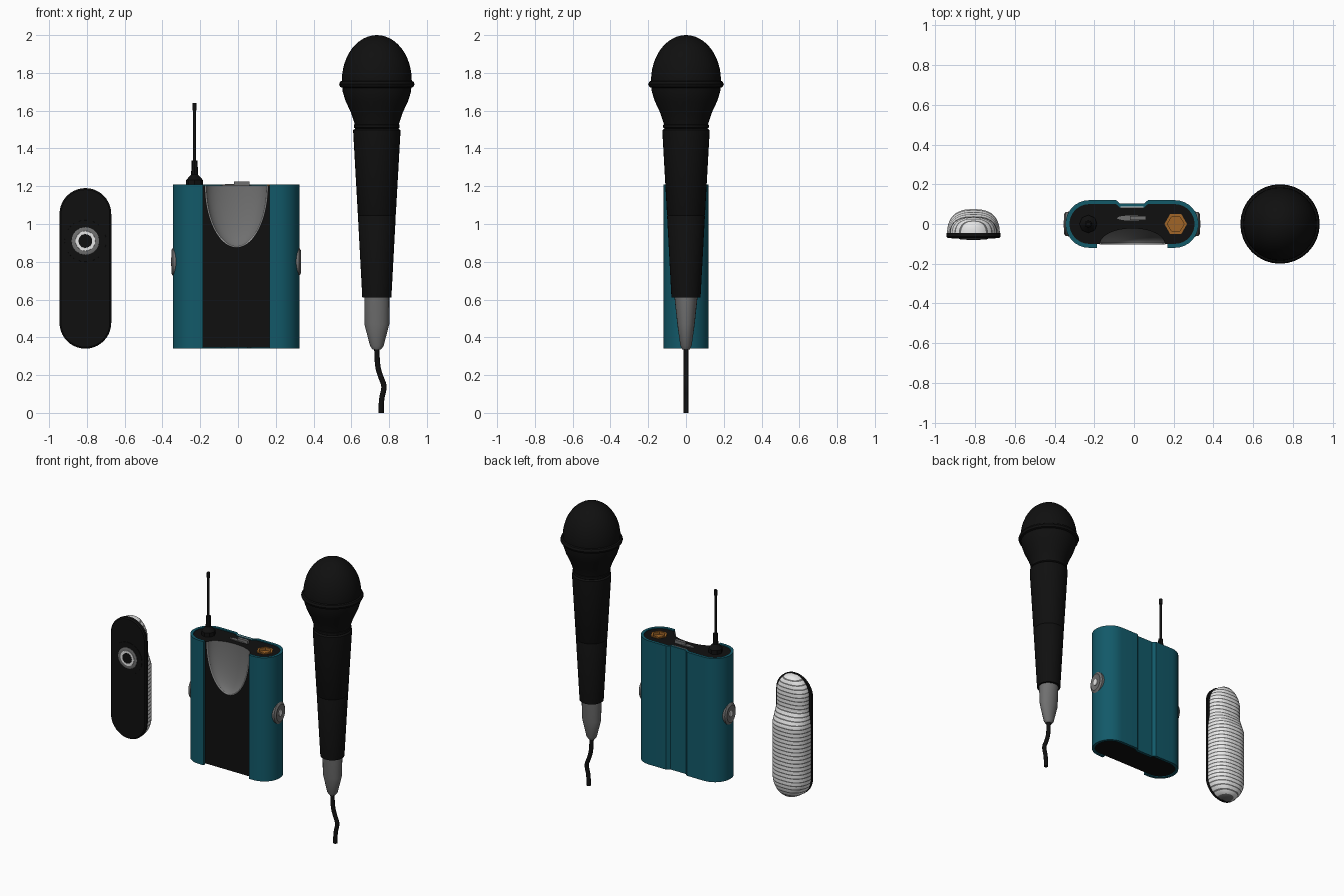
import bpy, bmesh
from math import sin, cos, pi, sqrt, radians
from mathutils import Matrix, Vector

cube = bpy.data.objects.get("Cube")
if cube:
    bpy.data.objects.remove(cube, do_unlink=True)


def material(name, rgb):
    m = bpy.data.materials.new(name)
    m.use_nodes = True
    m.diffuse_color = (*rgb, 1)
    bsdf = next(n for n in m.node_tree.nodes if n.type == 'BSDF_PRINCIPLED')
    bsdf.inputs["Base Color"].default_value = (*rgb, 1)
    return m


BLACK = material("black", (0.005, 0.005, 0.005))
TEAL = material("teal", (0.006, 0.1, 0.14))
GREY = material("grey", (0.16, 0.16, 0.16))
WHITE = material("white", (0.8, 0.8, 0.8))
GOLD = material("gold", (0.35, 0.13, 0.02))


def smooth(obj, angle=35):
    bpy.ops.object.select_all(action='DESELECT')
    obj.select_set(True)
    bpy.context.view_layer.objects.active = obj
    bpy.ops.object.shade_smooth_by_angle(angle=radians(angle))


def loft(name, rings, mats, matrix=None, smooth_angle=35):
    """Skin a stack of equal-length closed rings and cap both ends."""
    bm = bmesh.new()
    rows = [[bm.verts.new(p) for p in ring] for ring in rings]
    for a, b in zip(rows, rows[1:]):
        for i in range(len(a)):
            j = (i + 1) % len(a)
            bm.faces.new((a[i], a[j], b[j], b[i]))
    bm.faces.new(rows[0])
    bm.faces.new(rows[-1])
    if matrix:
        bm.transform(matrix)
    bmesh.ops.recalc_face_normals(bm, faces=bm.faces)
    mesh = bpy.data.meshes.new(name)
    bm.to_mesh(mesh)
    bm.free()
    for m in mats if isinstance(mats, list) else [mats]:
        mesh.materials.append(m)
    obj = bpy.data.objects.new(name, mesh)
    bpy.context.collection.objects.link(obj)
    smooth(obj, smooth_angle)
    return obj


def lathe(name, profile, mat, loc=(0, 0, 0), axis=(0, 0, 1), segs=32, scale=(1, 1, 1)):
    """Turn (radius, height) pairs around an axis."""
    rings = [[(r * cos(2 * pi * i / segs), r * sin(2 * pi * i / segs), h)
              for i in range(segs)] for r, h in profile]
    turn = Vector((0, 0, 1)).rotation_difference(Vector(axis)).to_matrix().to_4x4()
    return loft(name, rings, mat, Matrix.Translation(loc) @ Matrix.Diagonal((*scale, 1)) @ turn)


def prism(name, outline, low, high, mat):
    return loft(name, [[(x, y, z) for x, y in outline] for z in (low, high)], mat)


def box(name, x, y, z, mat):
    return prism(name, [(x[0], y[0]), (x[1], y[0]), (x[1], y[1]), (x[0], y[1])], *z, mat)


def wire(name, points, radius, mat):
    cu = bpy.data.curves.new(name, 'CURVE')
    cu.dimensions = '3D'
    cu.bevel_depth, cu.bevel_resolution, cu.use_fill_caps = radius, 3, True
    sp = cu.splines.new('NURBS')
    sp.points.add(len(points) - 1)
    for p, co in zip(sp.points, points):
        p.co = (*co, 1)
    sp.use_endpoint_u, sp.order_u = True, 3
    cu.materials.append(mat)
    obj = bpy.data.objects.new(name, cu)
    bpy.context.collection.objects.link(obj)


# ---- Handheld microphone ----
MX = 0.735
dome = [(max(0.185 * sin(a * pi / 24), 0.002), 1.76 + 0.24 * cos(a * pi / 24)) for a in range(13)]
lathe("microphone_grille", dome + [(0.181, 1.70), (0.165, 1.65), (0.137, 1.59),
                                   (0.12, 1.54), (0.114, 1.515)], BLACK, (MX, 0, 0))
lathe("microphone_band", [(0.18, 1.72), (0.194, 1.726), (0.2, 1.74), (0.194, 1.754), (0.18, 1.76)],
      BLACK, (MX, 0, 0))
lathe("microphone_handle", [(0.112, 1.53), (0.121, 1.525), (0.121, 1.51), (0.114, 1.505),
                            (0.125, 1.497), (0.125, 1.485), (0.1005, 1.05), (0.098, 1.045),
                            (0.1, 1.04), (0.077, 0.61)], BLACK, (MX, 0, 0))
plug = [(0.066, 0.062, 0.62), (0.066, 0.046, 0.47), (0.036, 0.03, 0.355), (0.022, 0.02, 0.335)]
loft("cable_plug", [[(MX + rx * cos(i * pi / 12), ry * sin(i * pi / 12), z) for i in range(24)]
                    for rx, ry, z in plug], GREY)
wire("microphone_cable", [(MX, 0, 0.36), (MX, 0, 0.26), (0.755, 0, 0.19), (0.778, 0, 0.14),
                          (0.757, 0, 0.07), (0.758, 0, 0)], 0.014, BLACK)

# ---- Belt pack ----
BOTTOM, TOP = 0.34, 1.21


def pack_path(r):
    """Open outline from one front lip around the back to the other."""
    arc = [radians(a) for a in range(0, 181, 12)]
    left = [(-0.225 - r * sin(a), -r * cos(a)) for a in arc]
    right = [(0.205 + r * sin(a), r * cos(a)) for a in arc]
    groove = [(-0.09, r), (-0.07, r - 0.018), (0.05, r - 0.018), (0.07, r)]
    return [(-0.185, -r)] + left + groove + right + [(0.168, -r)]


prism("pack_shell", pack_path(0.12) + pack_path(0.1)[::-1], BOTTOM, TOP, TEAL)
slots = [BLACK, GREY, GOLD]
body = prism("pack_body", pack_path(0.1), BOTTOM + 0.006, TOP - 0.006, slots)

# Finger scoop and jack socket cut into the body
half = [(max(sin(a * pi / 32), 0.002), cos(a * pi / 32)) for a in range(33)]
scoop = lathe("scoop_cutter", half, slots, (-0.008, -0.1, TOP - 0.006), scale=(0.163, 0.078, 0.325), segs=48)
hole = lathe("jack_cutter", [(0.042, -0.09), (0.042, 0.05)], slots, (0.21, 0, TOP))
for cutter, index in ((scoop, 1), (hole, 2)):
    for f in cutter.data.polygons:
        f.material_index = index
    mod = body.modifiers.new("cut", 'BOOLEAN')
    mod.operation, mod.solver, mod.object = 'DIFFERENCE', 'EXACT', cutter
    bpy.context.view_layer.objects.active = body
    bpy.ops.object.modifier_apply(modifier=mod.name)
    bpy.data.objects.remove(cutter, do_unlink=True)
smooth(body)
wire("scoop_rim", [(-0.008 + 0.163 * cos(a * pi / 24), -0.1, TOP - 0.006 - 0.325 * sin(a * pi / 24))
                   for a in range(25)], 0.004, WHITE)

# Jack, switch and slot on the top
lathe("jack_nut", [(0.042, -0.02), (0.057, -0.02), (0.057, 0), (0.042, 0), (0.042, -0.02)],
      GOLD, (0.21, 0, TOP), segs=6)
lathe("jack_floor", [(0.041, -0.088), (0.041, -0.08)], BLACK, (0.21, 0, TOP))
lathe("jack_contact", [(0.026, -0.08), (0.026, -0.06)], WHITE, (0.215, -0.008, TOP))
lathe("switch_plate", [(1, -0.01), (1, 0)], GREY, (-0.012, 0.03, TOP), scale=(0.073, 0.013, 1))
box("switch_knob", (-0.02, 0.06), (0.021, 0.041), (TOP - 0.01, TOP + 0.016), GREY)
box("slot_strip", (-0.068, 0.048), (0.083, 0.089), (TOP - 0.01, TOP + 0.001), WHITE)

# Antenna
lathe("antenna_base", [(0.045, -0.01), (0.045, 0.022), (0.018, 0.052), (0.016, 0.125), (0.009, 0.127)],
      BLACK, (-0.23, 0, TOP), segs=8)
lathe("antenna_rod", [(0.008, 0.1), (0.008, 0.39), (0.011, 0.392), (0.011, 0.43)],
      BLACK, (-0.23, 0, TOP), segs=12)

# Round buttons on both sides
for side, x in (("left", 0.32), ("right", -0.34)):
    s = 1 if x > 0 else -1
    button = dict(axis=(s, 0, 0), scale=(1, 0.8, 1))
    lathe(side + "_side_button", [(0.078, -0.02), (0.076, 0.004), (0.06, 0.013), (0.05, 0.009), (0.002, 0.009)],
          GREY, (x, 0, 0.8), **button)
    lathe(side + "_button_mark", [(0.024, 0.005), (0.022, 0.014)], WHITE, (x, 0, 0.8), **button)

# ---- Pocket receiver ----
RX, RR, LOW, HIGH = -0.808, 0.137, 0.477, 1.053


def stadium(r, y):
    pts = []
    for centre, start in ((HIGH, 0), (LOW, pi)):
        pts += [(RX + r * cos(start + i * pi / 20), y, centre + r * sin(start + i * pi / 20))
                for i in range(21)]
    return pts


loft("receiver_front", [stadium(RR - 0.008, -0.07), stadium(RR, -0.063), stadium(RR, -0.045)], BLACK)


def half_width(z):
    d = max(LOW - z, z - HIGH, 0)
    return sqrt(max(RR * RR - d * d, 0.0001))


# Domed back: full below, slimmer above a sloped waist
rings = []
ROWS = 96
for k in range(ROWS + 1):
    z = 0.343 + (1.187 - 0.343) * k / ROWS
    step = min(max((z - 0.86) / 0.1, 0), 1)
    w = half_width(z) * (0.97 - 0.1 * step)
    depth = (0.125 - 0.04 * step) * sqrt(half_width(z) / RR)
    rings.append([(RX + w * (1 if cos(a) > 0 else -1) * abs(cos(a)) ** 0.75,
                   -0.05 + depth * abs(sin(a)) ** 0.85, z)
                  for a in [i * pi / 20 for i in range(21)]])
back = loft("receiver_back", rings, [WHITE, GREY])
for f in back.data.polygons:
    f.material_index = int((f.center.z - 0.343) / (0.844 / ROWS)) % 3 == 0

# Round control on the receiver front
front = dict(loc=(RX, -0.07, 0.91), axis=(0, -1, 0))
lathe("control_surround", [(0.112, -0.01), (0.11, 0.002)], BLACK, **front)
lathe("control_ring", [(0.074, -0.01), (0.073, 0.005), (0.066, 0.008), (0.05, 0.006)], GREY, **front)
lathe("control_light", [(0.054, 0), (0.052, 0.009)], WHITE, **front)
lathe("control_centre", [(0.037, 0), (0.036, 0.011)], BLACK, **front)
